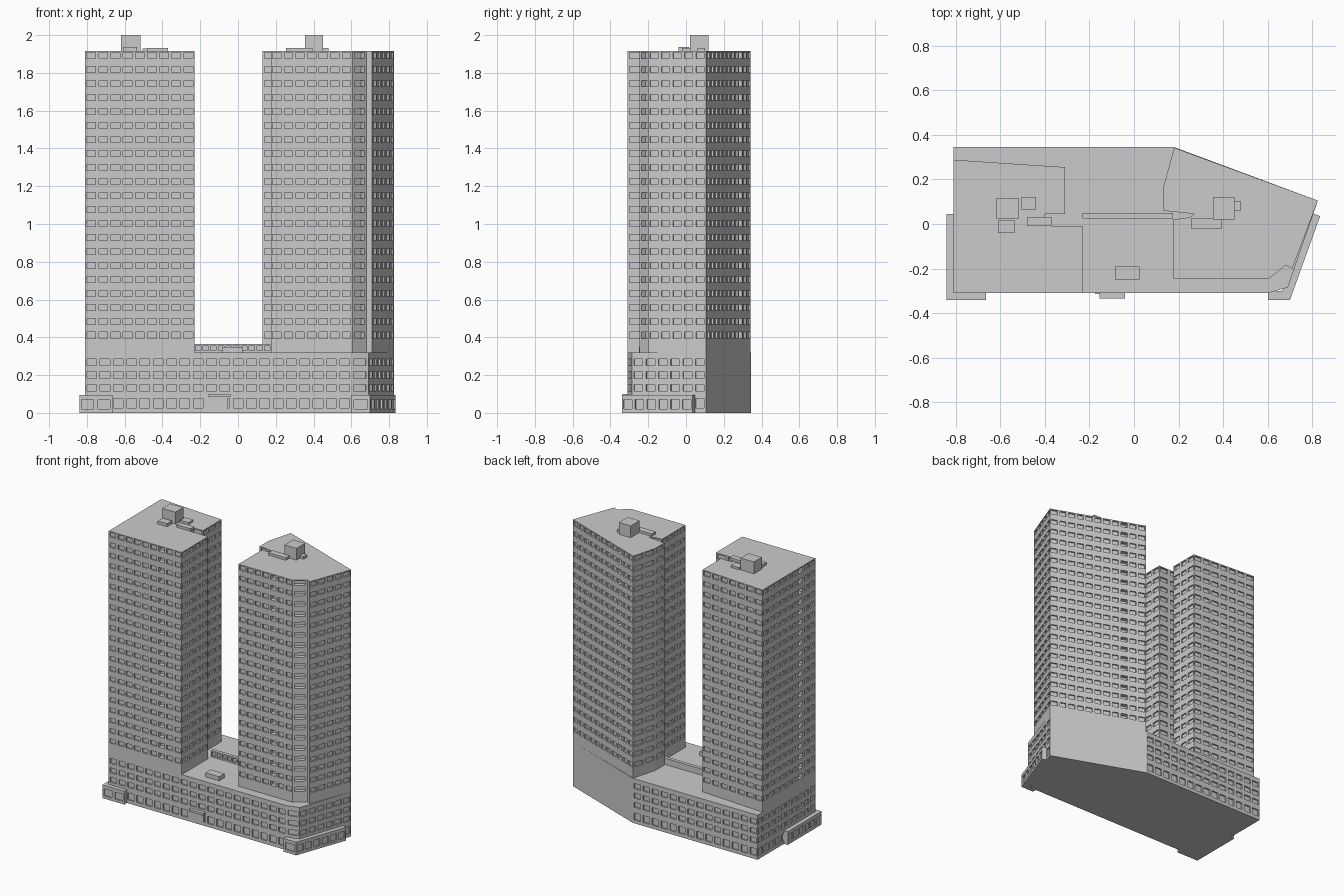
import bpy, bmesh
from mathutils import Vector

if "Cube" in bpy.data.objects:
    bpy.data.objects.remove(bpy.data.objects["Cube"])

PITCH = 0.064


def finish(name, bm):
    bmesh.ops.remove_doubles(bm, verts=bm.verts, dist=1e-5)
    me = bpy.data.meshes.new(name)
    bm.to_mesh(me)
    bm.free()
    ob = bpy.data.objects.new(name, me)
    bpy.context.collection.objects.link(ob)
    return ob


def spans(start, end, gaps):
    """Split a range into solid (False) and window (True) intervals."""
    out, at = [], start
    for a, b in gaps:
        out += [(at, a, False), (a, b, True)]
        at = b
    return out + [(at, end, False)]


def wall(bm, p, q, z0, z1, cols, rows, deep_col, depth=0.01, deep=0.03):
    """One wall with a grid of recessed windows."""
    p, q = Vector(p), Vector(q)
    length = (q - p).length
    d = (q - p) / length
    inward = Vector((-d.y, d.x, 0))

    def quad(pts):
        bm.faces.new([bm.verts.new(v) for v in pts])

    w = length / cols if cols else 0
    us = spans(0, length, [((i + .14) * w, (i + .86) * w) for i in range(cols)])
    zs = spans(z0, z1, rows if cols else [])
    for i, (ua, ub, uw) in enumerate(us):
        for za, zb, zw in zs:
            c = [Vector((*(p + d * u), z)) for u, z in
                 ((ua, za), (ub, za), (ub, zb), (ua, zb))]
            if uw and zw:
                off = inward * (deep if i // 2 == deep_col else depth)
                inner = [v + off for v in c]
                for k in range(4):
                    n = (k + 1) % 4
                    quad((c[k], c[n], inner[n], inner[k]))
                c = inner
            quad(c)


def block(name, outline, z0, z1, rows, cols={}, deep={}):
    """Prism on a counter-clockwise outline; windows are spaced automatically
    unless cols gives a count for that edge."""
    bm = bmesh.new()
    for i, p in enumerate(outline):
        q = outline[(i + 1) % len(outline)]
        auto = int((Vector(q) - Vector(p)).length / PITCH)
        wall(bm, p, q, z0, z1, cols.get(i, auto), rows, deep.get(i, -1))
    bm.faces.new([bm.verts.new((x, y, z1)) for x, y in outline])
    bm.faces.new([bm.verts.new((x, y, z0)) for x, y in reversed(outline)])
    return finish(name, bm)


def box(name, x0, x1, y0, y1, z0, z1):
    return block(name, [(x0, y0), (x1, y0), (x1, y1), (x0, y1)], z0, z1, [],
                 {i: 0 for i in range(4)})


ROOF = 1.915
tower_rows = [(0.395 + i * 0.074, 0.427 + i * 0.074) for i in range(21)]
podium_rows = [(0.025, 0.075)] + [(z, z + 0.036) for z in (0.115, 0.182, 0.25)]

# Podium: blank on the slanted rear wall
block("podium", [(-0.81, -0.31), (0.60, -0.31), (0.69, -0.285), (0.825, 0.105),
                 (0.18, 0.345), (-0.81, 0.345)], 0, 0.32, podium_rows,
      {0: 20, 3: 0, 4: 14})

# Left tower with a notch on its inner side
block("left_tower", [(-0.81, -0.31), (-0.23, -0.31), (-0.23, -0.01),
                     (-0.40, -0.01), (-0.40, 0.045), (-0.31, 0.045),
                     (-0.31, 0.255), (-0.81, 0.288)], 0.32, ROOF, tower_rows,
      {3: 0}, {0: 6, 7: 6})

# Right tower with a chamfered corner and slanted rear
block("right_tower", [(0.175, -0.245), (0.605, -0.245), (0.68, -0.185),
                      (0.71, -0.20), (0.825, 0.105), (0.18, 0.342),
                      (0.13, 0.16), (0.13, 0.06), (0.27, 0.045),
                      (0.25, 0.03), (0.175, 0.02)], 0.32, ROOF, tower_rows,
      {0: 7, 2: 0, 4: 11}, {0: 4, 1: 0, 4: 8})

# Glazed screen wall between the towers
block("courtyard_screen", [(-0.232, 0.025), (0.175, 0.025), (0.175, 0.05),
                           (-0.232, 0.05)], 0.32, 0.365, [(0.33, 0.355)],
      {0: 10, 1: 0, 2: 0, 3: 0})

# Ground-level shopfronts wrapping the front corners
shop_rows = [(0.02, 0.07)]
block("left_shopfront", [(-0.84, -0.34), (-0.665, -0.34), (-0.665, -0.30),
                         (-0.80, -0.30), (-0.80, 0.045), (-0.84, 0.045)],
      0, 0.095, shop_rows, {1: 0, 2: 0, 3: 0, 4: 0})
block("right_shopfront", [(0.60, -0.34), (0.70, -0.34), (0.835, 0.035),
                          (0.79, 0.052), (0.665, -0.30), (0.60, -0.30)],
      0, 0.095, shop_rows, {2: 0, 3: 0, 4: 0, 5: 0})

# Entrance and rooftop equipment
box("entrance_canopy", -0.155, -0.04, -0.335, -0.30, 0.085, 0.10)
box("entrance_door", -0.175, -0.055, -0.314, -0.30, 0.025, 0.085)
box("podium_skylight", -0.085, 0.025, -0.25, -0.19, 0.32, 0.35)
for name, x0, x1, y0, y1, top in (
        ("left_lift_house", -0.62, -0.515, 0.025, 0.115, 2.0),
        ("left_vent_rear", -0.505, -0.44, 0.065, 0.12, 1.93),
        ("left_vent_front", -0.61, -0.535, -0.04, 0.015, 1.937),
        ("left_duct", -0.48, -0.37, -0.01, 0.032, 1.933),
        ("right_lift_house", 0.355, 0.45, 0.02, 0.12, 2.0),
        ("right_vent", 0.45, 0.48, 0.06, 0.10, 1.933),
        ("right_duct", 0.255, 0.395, -0.02, 0.025, 1.933)):
    box(name, x0, x1, y0, y1, ROOF, top)
